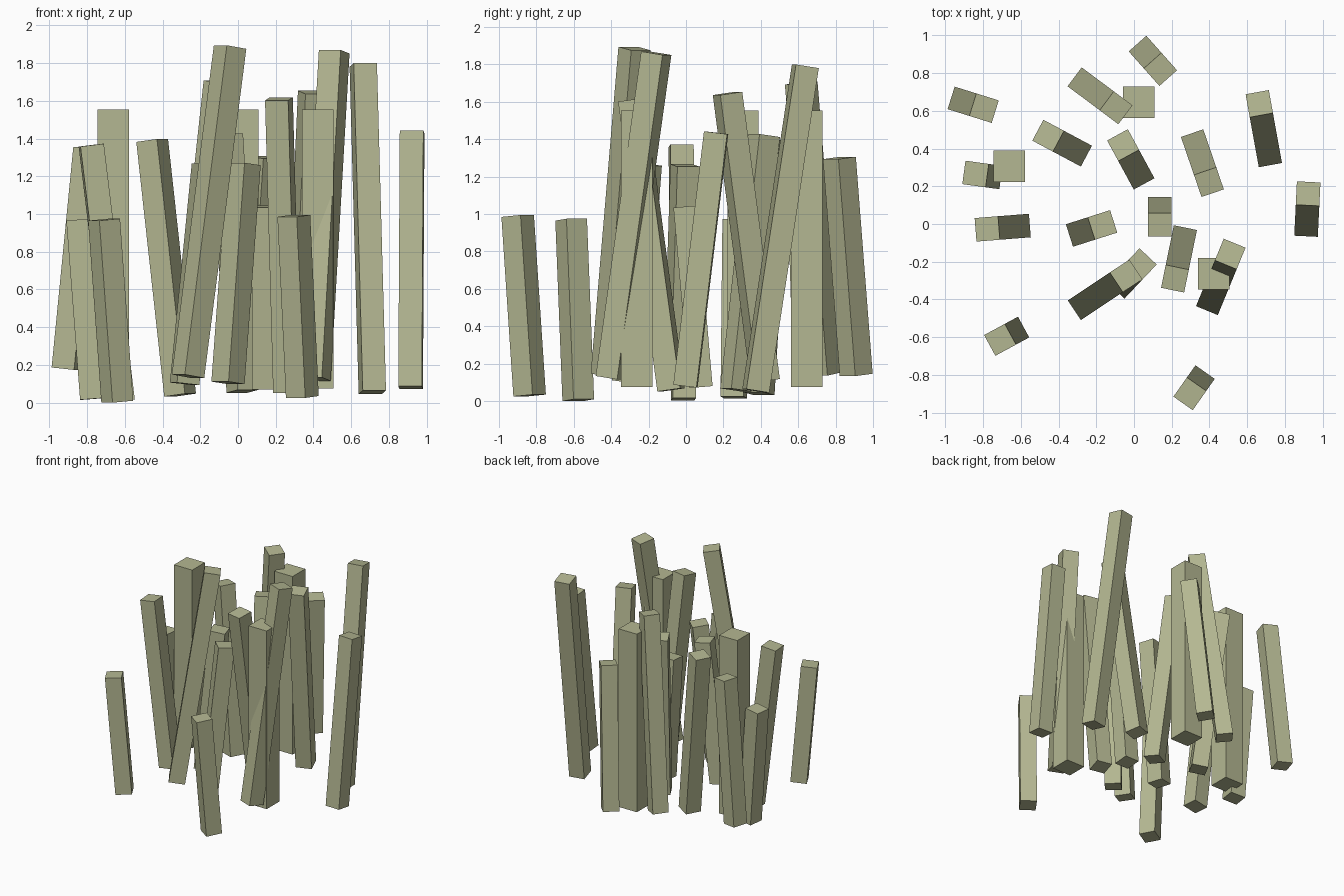
import bpy
from mathutils import Matrix, Vector

default_cube = bpy.data.objects.get("Cube")
if default_cube:
    bpy.data.objects.remove(default_cube, do_unlink=True)

# Single pale olive timber colour
timber = bpy.data.materials.new("pale_olive")
timber.use_nodes = True
timber.diffuse_color = (0.456, 0.474, 0.287, 1)
timber.node_tree.nodes["Principled BSDF"].inputs["Base Color"].default_value = timber.diffuse_color


def add_post(name, bottom, top, width):
    """Square post between two end centres, its sides lined up with the lean."""
    bottom, top = Vector(bottom), Vector(top)
    axis = top - bottom
    length = axis.length
    axis.normalize()
    lean = Vector((axis.x, axis.y, 0))
    side = Vector((0, 0, 1)).cross(lean).normalized() if lean.length > 0.001 else Vector((0, 1, 0))
    across = side.cross(axis)
    rotation = Matrix((across, side, axis)).transposed().to_4x4()

    bpy.ops.mesh.primitive_cube_add(size=1)
    post = bpy.context.object
    post.name = name
    post.data.name = name
    post.data.transform(Matrix.Diagonal((width, width, length, 1)))
    post.matrix_world = Matrix.Translation((bottom + top) / 2) @ rotation
    post.data.materials.append(timber)
    return post


# Thick upright posts
for place, x, y in (("back", 0.025, 0.645), ("right", -0.66, 0.305), ("front", 0.423, -0.263)):
    add_post("upright_post_" + place, (x, y, 0.075), (x, y, 1.555), 0.167)

# Slim leaning posts: centre of the foot, then centre of the head
leaning_posts = {
    "back_end": ((0.06, 0.91, 0.14), (0.14, 0.82, 1.3)),
    "back_tall": ((-0.265, 0.743, 0.145), (-0.095, 0.616, 1.7)),
    "back_right_corner": ((-0.91, 0.65, 0.18), (-0.795, 0.614, 1.35)),
    "back_right_inner": ((-0.307, 0.389, 0.04), (-0.455, 0.468, 1.39)),
    "right_short": ((-0.767, 0.255, 0.02), (-0.84, 0.265, 0.97)),
    "right_middle": ((-0.614, -0.013, 0.01), (-0.778, -0.026, 1.365)),
    "centre_right": ((-0.283, -0.042, 0.1), (-0.167, -0.005, 1.26)),
    "centre_back": ((0.024, 0.267, 0.06), (-0.058, 0.418, 1.42)),
    "centre_short": ((0.137, 0.08, 0.075), (0.137, -0.005, 1.04)),
    "back_left_inner": ((0.328, 0.423, 0.11), (0.397, 0.222, 1.645)),
    "back_left_tall": ((0.712, 0.373, 0.055), (0.664, 0.638, 1.79)),
    "left_outer": ((0.915, -0.003, 0.08), (0.923, 0.161, 1.435)),
    "centre_left": ((0.26, -0.08, 0.06), (0.217, -0.29, 1.61)),
    "front_left_tall": ((0.41, -0.402, 0.125), (0.51, -0.159, 1.86)),
    "front_tall": ((-0.265, -0.423, 0.14), (-0.042, -0.275, 1.885)),
    "front_middle": ((-0.053, -0.307, 0.105), (0.032, -0.217, 1.265)),
    "front_right_short": ((-0.64, -0.576, 0.005), (-0.71, -0.614, 0.97)),
    "front_end": ((0.341, -0.836, 0.03), (0.296, -0.9, 0.99)),
}
for place, (foot, head) in leaning_posts.items():
    add_post("leaning_post_" + place, foot, head, 0.125)
